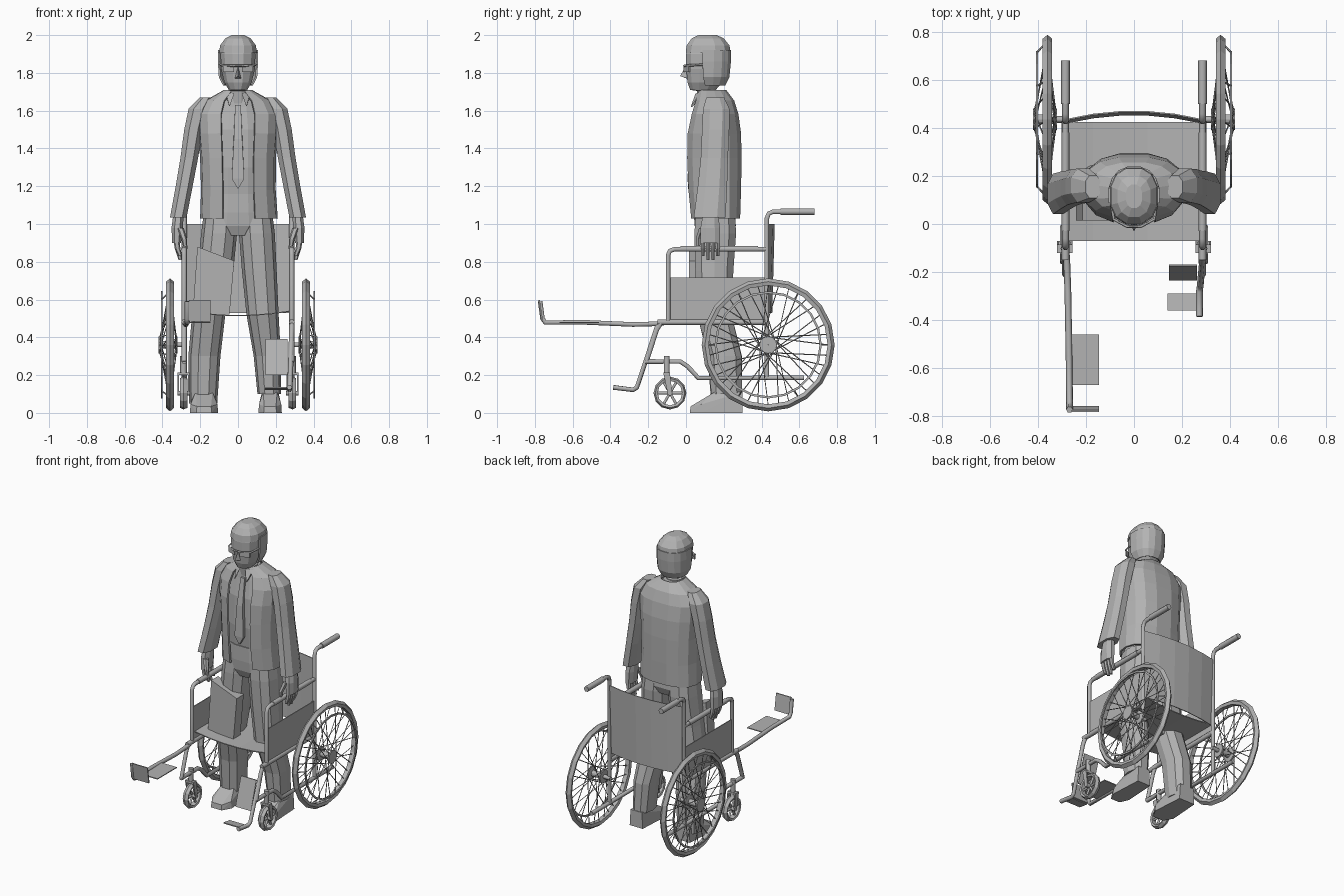
import bpy, bmesh, math
from mathutils import Vector

grey = bpy.data.materials.new("plain grey")
grey.diffuse_color = (0.45, 0.45, 0.45, 1)


def add(name, verts, faces, thick=0):
    me = bpy.data.meshes.new(name)
    me.from_pydata([tuple(v) for v in verts], [], faces)
    bm = bmesh.new()
    bm.from_mesh(me)
    bmesh.ops.recalc_face_normals(bm, faces=bm.faces[:])
    bm.to_mesh(me)
    bm.free()
    me.materials.append(grey)
    ob = bpy.data.objects.new(name, me)
    bpy.context.collection.objects.link(ob)
    if thick:
        m = ob.modifiers.new("thickness", 'SOLIDIFY')
        m.thickness = thick
        m.offset = 0
    return ob


def loft(name, rings, n=10, p=0.85, gap=None, thick=0):
    """Rings of (x, y, z, rx, ry); gap leaves the front open, in degrees."""
    verts, faces = [], []
    closed = gap is None
    for x, y, z, rx, ry in rings:
        for i in range(n):
            if closed:
                a = 2 * math.pi * (i + 0.5) / n - math.pi / 2
            else:
                a = math.radians(-90 + gap + (360 - 2 * gap) * i / (n - 1))
            c, s = math.cos(a), math.sin(a)
            verts.append((x + rx * math.copysign(abs(c) ** p, c),
                          y + ry * math.copysign(abs(s) ** p, s), z))
    for k in range(len(rings) - 1):
        for i in range(n if closed else n - 1):
            j = (i + 1) % n
            faces.append((k * n + i, k * n + j, k * n + n + j, k * n + n + i))
    if closed:
        faces.append(tuple(range(n)))
        faces.append(tuple(range(len(verts) - n, len(verts))))
    return add(name, verts, faces, thick)


def hull(name, pts):
    bm = bmesh.new()
    for q in pts:
        bm.verts.new(q)
    bmesh.ops.convex_hull(bm, input=bm.verts[:])
    bmesh.ops.delete(bm, geom=[v for v in bm.verts if not v.link_faces], context='VERTS')
    bm.verts.index_update()
    vs = [v.co.copy() for v in bm.verts]
    fs = [[v.index for v in f.verts] for f in bm.faces]
    bm.free()
    return add(name, vs, fs)


def box(name, x0, x1, y0, y1, z0, z1):
    return hull(name, [(x, y, z) for x in (x0, x1) for y in (y0, y1) for z in (z0, z1)])


def tube(name, paths, r=0.014, res=1):
    cu = bpy.data.curves.new(name, 'CURVE')
    cu.dimensions = '3D'
    cu.bevel_depth, cu.bevel_resolution, cu.use_fill_caps = r, res, True
    for path in paths:
        sp = cu.splines.new('POLY')
        sp.points.add(len(path) - 1)
        for q, co in zip(sp.points, path):
            q.co = (*co, 1)
    tmp = bpy.data.objects.new(name + " path", cu)
    bpy.context.collection.objects.link(tmp)
    dg = bpy.context.evaluated_depsgraph_get()
    me = bpy.data.meshes.new_from_object(tmp.evaluated_get(dg))
    bpy.data.objects.remove(tmp)
    me.materials.clear()
    me.materials.append(grey)
    ob = bpy.data.objects.new(name, me)
    bpy.context.collection.objects.link(ob)


def lathe(name, cy, cz, profile, n):
    """Spin a closed (x, radius) profile about an axle along x."""
    m = len(profile)
    verts = [(x, cy + r * math.cos(2 * math.pi * i / n), cz + r * math.sin(2 * math.pi * i / n))
             for i in range(n) for x, r in profile]
    faces = [(i * m + k, i * m + (k + 1) % m, (i + 1) % n * m + (k + 1) % m, (i + 1) % n * m + k)
             for i in range(n) for k in range(m)]
    return add(name, verts, faces)


def spin(r, a, x, cy, cz):
    return (x, cy + r * math.cos(a), cz + r * math.sin(a))


# ---- wheelchair, both sides
WY, WZ, CY, CZ = 0.435, 0.36, -0.085, 0.105
for s, side in ((-1, "right"), (1, "left")):
    X = s * 0.285
    # big wheel: tyre, push rim, hub, crossed spokes
    lathe(side + "_tyre", WY, WZ, [(s * x, r) for x, r in
          ((0.345, 0.315), (0.34, 0.335), (0.36, 0.352), (0.38, 0.335), (0.375, 0.315))], 20)
    lathe(side + "_push_rim", WY, WZ, [(s * x, r) for x, r in
          ((0.4, 0.272), (0.408, 0.272), (0.408, 0.284), (0.4, 0.284))], 20)
    lathe(side + "_hub", WY, WZ, [(s * x, r) for x, r in
          ((0.32, 0.001), (0.32, 0.045), (0.33, 0.045), (0.335, 0.02), (0.405, 0.02),
           (0.41, 0.045), (0.42, 0.045), (0.42, 0.001))], 12)
    spokes = []
    for i in range(36):
        a = 2 * math.pi * i / 36
        off = 1.2 if i % 4 < 2 else -1.2
        spokes.append([spin(0.042, a + off, s * (0.415 if i % 2 else 0.325), WY, WZ),
                       spin(0.318, a, s * 0.36, WY, WZ)])
    tube(side + "_spokes", spokes, 0.0028, 0)
    tube(side + "_rim_brackets", [[spin(0.278, k * math.pi / 3, s * 0.404, WY, WZ),
         spin(0.32, k * math.pi / 3, s * 0.365, WY, WZ)] for k in range(6)], 0.004, 0)
    tube(side + "_axle", [[(s * 0.27, WY, WZ), (s * 0.34, WY, WZ)]], 0.014)
    # small front wheel with fork
    lathe(side + "_caster_tyre", CY, CZ, [(s * x, r) for x, r in
          ((0.272, 0.065), (0.268, 0.078), (0.288, 0.087), (0.308, 0.078), (0.304, 0.065))], 12)
    tube(side + "_caster_spokes", [[(s * 0.288, CY, CZ), spin(0.07, k * math.pi / 3, s * 0.288, CY, CZ)]
                                   for k in range(6)], 0.008)
    tube(side + "_caster_axle", [[(s * 0.255, CY, CZ), (s * 0.32, CY, CZ)]], 0.014)
    for x in (0.26, 0.316):
        hull(side + "_caster_fork", [(s * (x + d), y, z) for d in (-0.004, 0.004)
             for y, z in ((CY - 0.012, CZ), (CY + 0.012, CZ), (-0.12, 0.21), (-0.085, 0.21))])
    box(side + "_fork_crown", s * 0.256, s * 0.32, -0.12, -0.085, 0.2, 0.215)
    tube(side + "_fork_stem", [[(s * 0.288, -0.102, 0.2), (s * 0.288, -0.102, 0.3)]], 0.018)
    # frame tubes
    tube(side + "_back_post", [[(X, 0.67, 1.065), (X, 0.46, 1.065), (X, 0.438, 1.055),
                                (X, 0.428, 1.03), (X, 0.428, 0.18)]])
    tube(side + "_push_grip", [[(X, 0.68, 1.065), (X, 0.5, 1.065)]], 0.019)
    tube(side + "_armrest", [[(X, 0.428, 0.867), (X, -0.06, 0.867), (X, -0.085, 0.858),
                              (X, -0.095, 0.835), (X, -0.095, 0.48)]])
    tube(side + "_arm_pad", [[(X, 0.38, 0.868), (X, -0.03, 0.868)]], 0.017)
    tube(side + "_seat_rail", [[(X, 0.428, 0.48), (X, -0.15, 0.48)]], 0.016)
    tube(side + "_lower_rail", [[(X, -0.215, 0.272), (X, -0.03, 0.272), (X, 0.01, 0.245),
                                 (X, 0.065, 0.185), (X, 0.625, 0.185)]])
    tube(side + "_front_post", [[(X, -0.13, 0.48), (X, -0.155, 0.44), (X, -0.21, 0.27)]])
    box(side + "_side_panel", X - 0.003, X + 0.003, -0.095, 0.425, 0.49, 0.717)

# ---- seat and back sheets, sagging in the middle
cols = [-1, -0.6, -0.2, 0.2, 0.6, 1]
strip = [(2 * i, 2 * i + 1, 2 * i + 3, 2 * i + 2) for i in range(5)]
add("seat", [(0.285 * t, y, 0.515 + 0.025 * t * t) for t in cols for y in (-0.07, 0.425)], strip, 0.006)
add("backrest", [(0.285 * t, y - 0.035 * t * t, z) for t in cols
                 for y, z in ((0.455, 0.53), (0.468, 1.0))], strip, 0.006)

# ---- raised leg rest on one side, lowered leg rest on the other
tube("raised_leg_rest", [[(-0.285, -0.1, 0.48), (-0.28, -0.14, 0.472), (-0.275, -0.28, 0.468),
                          (-0.27, -0.55, 0.48), (-0.268, -0.745, 0.478), (-0.268, -0.76, 0.5),
                          (-0.268, -0.772, 0.59)]])
box("raised_calf_pad", -0.262, -0.145, -0.67, -0.46, 0.475, 0.481)
hull("raised_footplate", [(x, y + d, z) for x in (-0.26, -0.145) for d in (0, 0.008)
                          for y, z in ((-0.765, 0.485), (-0.782, 0.598))])
tube("lowered_leg_rest", [[(0.285, -0.13, 0.48), (0.285, -0.155, 0.45), (0.275, -0.26, 0.135),
                           (0.272, -0.28, 0.122), (0.272, -0.385, 0.135)]])
hull("lowered_calf_pad", [(x, y + d, z) for x in (0.145, 0.262) for d in (0, 0.007)
                          for y, z in ((-0.175, 0.39), (-0.235, 0.2))])
hull("lowered_footplate", [(x, y, z + d) for x in (0.14, 0.262) for d in (0, 0.007)
                           for y, z in ((-0.36, 0.13), (-0.29, 0.12))])

# ---- standing man: head, nose, hair, glasses
loft("head", [(0, 0.13, 1.62, 0.06, 0.065), (0, 0.115, 1.705, 0.055, 0.06), (0, 0.09, 1.71, 0.05, 0.07),
              (0, 0.1, 1.75, 0.075, 0.095), (0, 0.108, 1.82, 0.092, 0.11), (0, 0.112, 1.9, 0.095, 0.115),
              (0, 0.115, 1.96, 0.08, 0.1), (0, 0.115, 1.985, 0.05, 0.06)], 12)
hull("nose", [(0, 0.0, 1.835), (-0.018, 0.01, 1.77), (0.018, 0.01, 1.77), (0, -0.032, 1.783),
              (0, 0.02, 1.765)])
loft("hair_back", [(0, 0.12, 1.735, 0.075, 0.085), (0, 0.115, 1.78, 0.098, 0.112),
                   (0, 0.115, 1.86, 0.103, 0.12), (0, 0.115, 1.92, 0.102, 0.121)], 10, gap=80, thick=0.01)
loft("hair_top", [(0, 0.117, 1.905, 0.103, 0.122), (0, 0.117, 1.945, 0.098, 0.117),
                  (0, 0.115, 1.982, 0.07, 0.088), (0, 0.115, 2.0, 0.035, 0.05)], 12)
tube("glasses", [[(-0.1, 0.12, 1.845), (-0.085, 0.02, 1.84), (-0.03, -0.01, 1.838), (0.03, -0.01, 1.838),
                  (0.085, 0.02, 1.84), (0.1, 0.12, 1.845)]], 0.006, 0)
for s in (-1, 1):
    hull("lens", [(s * x, y + d, z) for d in (0, 0.008) for x, y in ((0.02, -0.012), (0.08, 0.012))
                  for z in (1.805, 1.84)])

# ---- shirt, tie, collar, jacket
loft("shirt", [(0, 0.15, 1.1, 0.165, 0.1), (0, 0.145, 1.3, 0.17, 0.115), (0, 0.145, 1.5, 0.17, 0.11),
               (0, 0.15, 1.62, 0.14, 0.09), (0, 0.135, 1.7, 0.06, 0.065)], 12)
hull("tie", [(x, y + d, z) for d in (0, 0.02) for x, y, z in
             ((-0.015, 0.05, 1.63), (0.015, 0.05, 1.63), (-0.022, 0.018, 1.45), (0.022, 0.018, 1.45),
              (-0.033, 0.008, 1.24), (0.033, 0.008, 1.24), (0, 0.012, 1.185))])
loft("jacket", [(0.005, 0.155, 1.03, 0.2, 0.128), (0.002, 0.15, 1.18, 0.192, 0.138),
                (0, 0.148, 1.35, 0.195, 0.143), (0, 0.148, 1.48, 0.205, 0.14),
                (0, 0.152, 1.58, 0.21, 0.122), (0, 0.152, 1.65, 0.17, 0.1),
                (0, 0.14, 1.705, 0.07, 0.07)], 14, 0.8, gap=20, thick=0.012)
for s in (-1, 1):
    hull("collar", [(s * 0.065, 0.08, 1.7), (s * 0.02, 0.05, 1.69), (s * 0.045, 0.025, 1.62),
                    (s * 0.065, 0.09, 1.69), (s * 0.045, 0.035, 1.62)])
    # sleeves, hands, fingers, thumb
    loft("sleeve", [(s * x, y, z, rx, ry) for x, y, z, rx, ry in
                    ((0.17, 0.155, 1.67, 0.035, 0.05), (0.21, 0.16, 1.61, 0.055, 0.075),
                     (0.235, 0.157, 1.5, 0.053, 0.077), (0.258, 0.15, 1.35, 0.05, 0.077),
                     (0.285, 0.14, 1.2, 0.048, 0.083), (0.316, 0.125, 1.035, 0.047, 0.09))], 8)
    loft("hand", [(s * x, y, z, rx, ry) for x, y, z, rx, ry in
                  ((0.316, 0.13, 1.04, 0.03, 0.045), (0.322, 0.128, 0.98, 0.032, 0.055),
                   (0.325, 0.128, 0.9, 0.025, 0.055))], 8)
    for k in range(4):
        y = 0.09 + 0.026 * k
        z = 0.82 if k in (1, 2) else 0.84
        loft("finger", [(s * 0.325, y, 0.91, 0.016, 0.013), (s * 0.32, y, 0.87, 0.015, 0.012),
                        (s * 0.305, y, z - 0.01, 0.01, 0.009)], 6)
    loft("thumb", [(s * 0.305, 0.085, 0.98, 0.018, 0.018), (s * 0.285, 0.065, 0.92, 0.015, 0.015),
                   (s * 0.278, 0.065, 0.87, 0.01, 0.01)], 6)

# ---- trousers and shoes
loft("trouser_hips", [(0, 0.155, 0.94, 0.1, 0.09), (0, 0.155, 0.99, 0.185, 0.112),
                      (0, 0.15, 1.06, 0.178, 0.113), (0, 0.15, 1.16, 0.165, 0.112)], 12)
loft("right_trouser_leg", [(-0.185, 0.215, 0.05, 0.075, 0.085), (-0.178, 0.205, 0.3, 0.085, 0.095),
                           (-0.155, 0.15, 0.52, 0.088, 0.095), (-0.12, 0.15, 0.75, 0.095, 0.105),
                           (-0.1, 0.155, 0.95, 0.095, 0.115), (-0.095, 0.155, 1.03, 0.09, 0.11)], 10)
loft("left_trouser_leg", [(0.165, 0.215, 0.1, 0.062, 0.085), (0.155, 0.205, 0.3, 0.072, 0.092),
                          (0.13, 0.15, 0.52, 0.085, 0.095), (0.113, 0.15, 0.75, 0.092, 0.105),
                          (0.1, 0.155, 0.95, 0.095, 0.115), (0.095, 0.155, 1.03, 0.09, 0.11)], 10)
hull("thigh_fold", [(x, y, z) for y in (0.015, 0.09) for x, z in
                    ((-0.215, 0.88), (-0.02, 0.805), (-0.045, 0.52), (-0.24, 0.525))])
for x, w in ((-0.18, 0.075), (0.17, 0.062)):
    hull("shoe", [(x + s * w * k, y, z) for s in (-1, 1) for k, y, z in
                  ((0.55, 0.02, 0), (0.5, 0.025, 0.035), (1, 0.08, 0), (0.95, 0.08, 0.045),
                   (0.6, 0.15, 0.11), (0.8, 0.3, 0), (0.7, 0.3, 0.11))])
